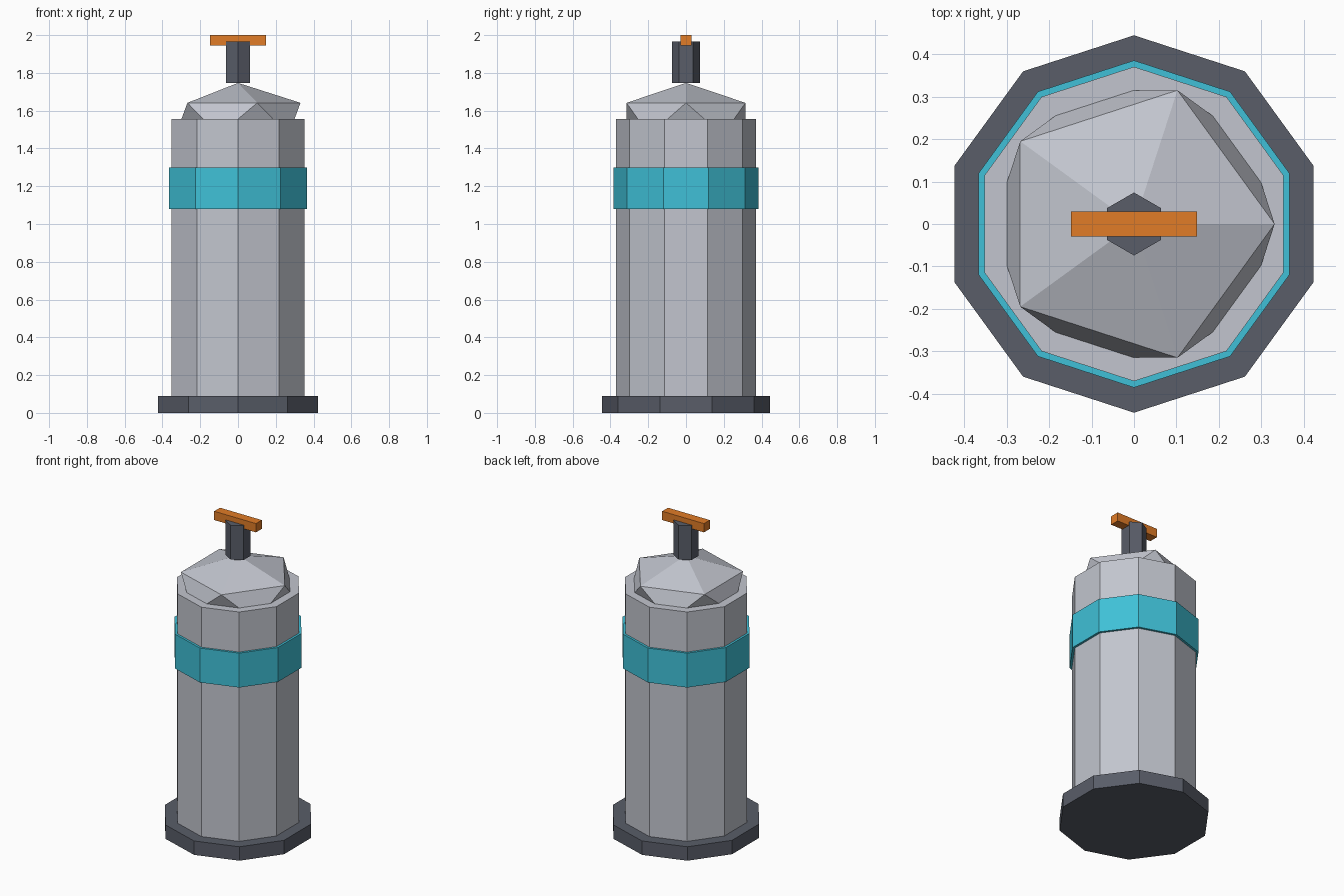
import bpy

if "Cube" in bpy.data.objects:
    bpy.data.objects.remove(bpy.data.objects["Cube"])


def material(name, rgb):
    m = bpy.data.materials.new(name)
    m.diffuse_color = (*rgb, 1)
    m.use_nodes = True
    m.node_tree.nodes["Principled BSDF"].inputs["Base Color"].default_value = m.diffuse_color
    return m


light = material("light_grey", (0.54, 0.56, 0.62))
dark = material("dark_grey", (0.10, 0.11, 0.14))
teal = material("teal", (0.05, 0.53, 0.68))
orange = material("orange", (0.75, 0.20, 0.02))


def finish(name, mat):
    ob = bpy.context.object
    ob.name = name
    ob.data.materials.append(mat)
    return ob


def prism(name, sides, radius, z0, z1, mat):
    bpy.ops.mesh.primitive_cylinder_add(vertices=sides, radius=radius, depth=z1 - z0,
                                        location=(0, 0, (z0 + z1) / 2))
    return finish(name, mat)


# Canister: base, body and coloured band share ten sides
prism("base", 10, 0.444, 0, 0.089, dark)
prism("body", 10, 0.37, 0.089, 1.556, light)
prism("band", 10, 0.385, 1.08, 1.30, teal)

# Faceted dome, a flattened icosahedron sunk halfway into the body
bpy.ops.mesh.primitive_ico_sphere_add(subdivisions=1, radius=1, location=(0, 0, 1.556))
dome = finish("dome", light)
dome.scale = (0.37, 0.37, 0.191)

# Hexagonal valve stem and crossbar handle
prism("valve_stem", 6, 0.074, 1.747, 1.967, dark)
bpy.ops.mesh.primitive_cube_add(size=1, location=(0, 0, 1.972))
handle = finish("valve_handle", orange)
handle.scale = (0.296, 0.059, 0.056)
